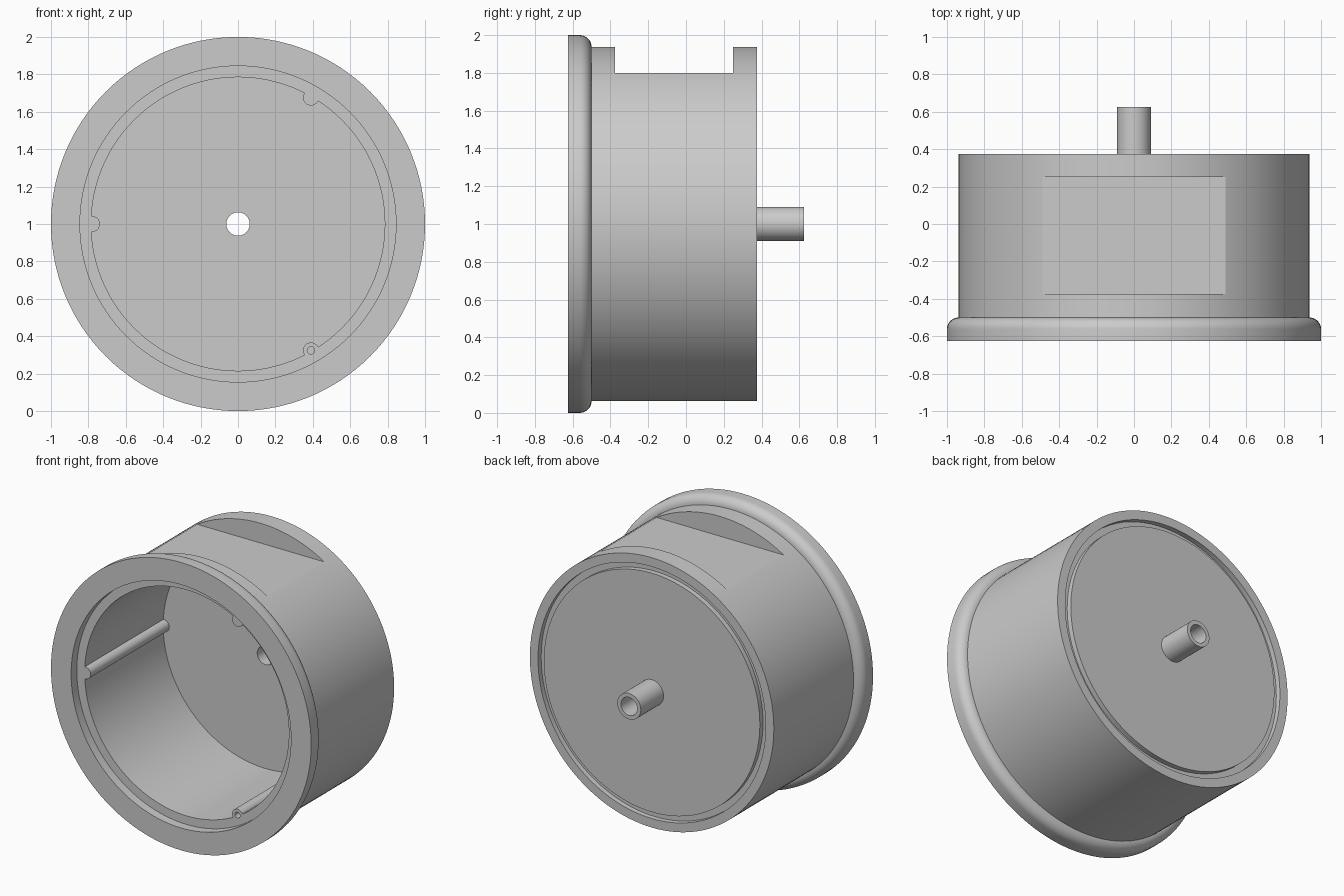
import bpy, bmesh, math
from mathutils import Vector

if "Cube" in bpy.data.objects:
    bpy.data.objects.remove(bpy.data.objects["Cube"])

SEG = 128
grey = bpy.data.materials.new("light grey")
grey.diffuse_color = (0.6, 0.6, 0.6, 1)
grey.use_nodes = True
grey.node_tree.nodes["Principled BSDF"].inputs["Base Color"].default_value = grey.diffuse_color


def finish(bm, name):
    bmesh.ops.recalc_face_normals(bm, faces=bm.faces)
    me = bpy.data.meshes.new(name)
    bm.to_mesh(me)
    bm.free()
    ob = bpy.data.objects.new(name, me)
    bpy.context.collection.objects.link(ob)
    me.materials.append(grey)
    return ob


def lathe(name, profile):
    """Revolve closed (radius, y) profile around the horizontal axis at z = 1."""
    bm = bmesh.new()
    vs = [bm.verts.new((0, y, 1 + r)) for r, y in profile]
    es = [bm.edges.new((vs[i], vs[(i + 1) % len(vs)])) for i in range(len(vs))]
    bmesh.ops.spin(bm, geom=vs + es, cent=(0, 0, 1), axis=(0, 1, 0),
                   angle=math.tau, steps=SEG, use_merge=True)
    bmesh.ops.remove_doubles(bm, verts=bm.verts, dist=1e-5)
    return finish(bm, name)


def rod(name, x, z, r, y0, y1, seg=32):
    bm = bmesh.new()
    bmesh.ops.create_cone(bm, cap_ends=True, segments=seg, radius1=r, radius2=r, depth=y1 - y0)
    for v in bm.verts:
        v.co = Vector((x + v.co.x, (y0 + y1) / 2 + v.co.z, z + v.co.y))
    return finish(bm, name)


def boolean(target, other, op):
    m = target.modifiers.new(op, 'BOOLEAN')
    m.operation, m.solver, m.object = op, 'EXACT', other
    bpy.context.view_layer.objects.active = target
    bpy.ops.object.modifier_apply(modifier=m.name)
    bpy.data.objects.remove(other)


# Housing: rounded flange, wall, grooved back plate, hollow shaft, stepped mouth
fillet = [(0.9375 + 0.0625 * math.cos(a), -0.5625 + 0.0625 * math.sin(a))
          for a in [i * math.pi / 16 for i in range(9)]]
housing = lathe("housing", [(0.845, -0.625), (1.0, -0.625)] + fillet + [
    (0.9375, 0.375), (0.875, 0.375), (0.875, 0.34), (0.83, 0.34), (0.83, 0.375),
    (0.09, 0.375), (0.09, 0.625), (0.0625, 0.625), (0.0625, 0.30),
    (0.785, 0.30), (0.785, -0.5625), (0.845, -0.5625)])

# Three screw posts along the inner wall, with blind holes, and three plate holes
spots = [(math.cos(a), math.sin(a)) for a in (math.pi / 3, math.pi, -math.pi / 3)]
for c, s in spots:
    boolean(housing, rod("post", 0.78 * c, 1 + 0.78 * s, 0.042, -0.5625, 0.32), 'UNION')
for c, s in spots:
    boolean(housing, rod("post_hole", 0.78 * c, 1 + 0.78 * s, 0.02, -0.7, -0.2, 20), 'DIFFERENCE')
    boolean(housing, rod("plate_hole", 0.185 * c, 1 + 0.185 * s, 0.02, 0.2, 0.5, 20), 'DIFFERENCE')

# Flat pocket cut across the top
bm = bmesh.new()
bmesh.ops.create_cube(bm, size=1)
for v in bm.verts:
    v.co = Vector((v.co.x * 1.4, -0.0625 + v.co.y * 0.625, 2.05 + v.co.z * 0.5))
boolean(housing, finish(bm, "pocket"), 'DIFFERENCE')

bpy.context.view_layer.objects.active = housing
housing.select_set(True)
bpy.ops.object.shade_smooth_by_angle(angle=math.radians(30))
